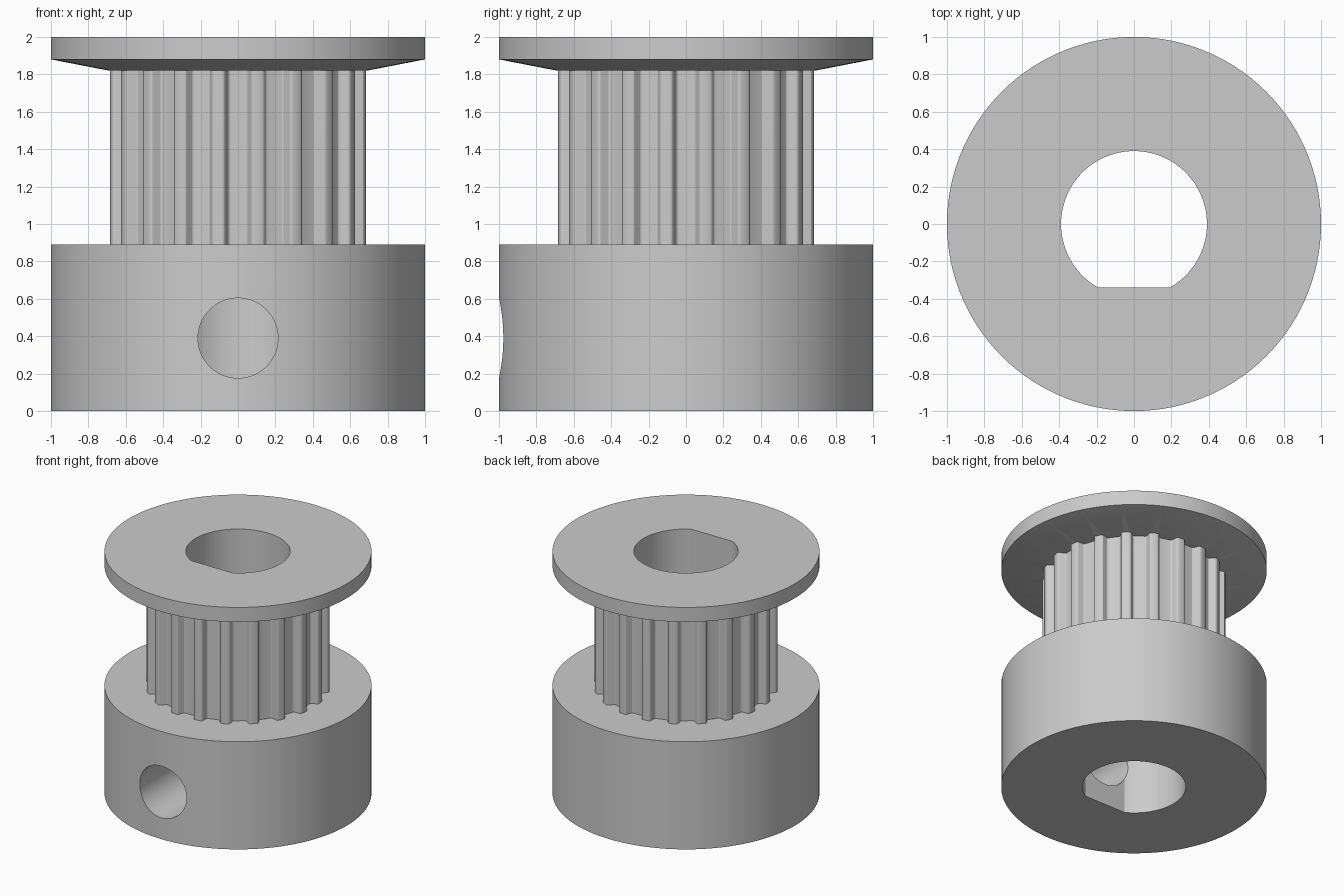
import bpy, bmesh, math
from mathutils import Matrix

if "Cube" in bpy.data.objects:
    bpy.data.objects.remove(bpy.data.objects["Cube"])

TEETH = 20
R_TOOTH = 0.69      # outer radius of the toothed barrel
SEG = 120

steel = bpy.data.materials.new("grey metal")
steel.diffuse_color = (0.6, 0.6, 0.6, 1)
steel.use_nodes = True
steel.node_tree.nodes["Principled BSDF"].inputs["Base Color"].default_value = steel.diffuse_color


def finish(name, bm):
    bmesh.ops.recalc_face_normals(bm, faces=bm.faces)
    me = bpy.data.meshes.new(name)
    bm.to_mesh(me)
    bm.free()
    me.materials.append(steel)
    ob = bpy.data.objects.new(name, me)
    bpy.context.collection.objects.link(ob)
    return ob


def circle(r, n=SEG):
    return [(r * math.cos(2 * math.pi * i / n), r * math.sin(2 * math.pi * i / n)) for i in range(n)]


def loft(name, sections):
    """Solid through a stack of (z, outline) sections with equal point counts."""
    bm = bmesh.new()
    rings = [[bm.verts.new((x, y, z)) for x, y in pts] for z, pts in sections]
    n = len(rings[0])
    for a, b in zip(rings, rings[1:]):
        for i in range(n):
            j = (i + 1) % n
            bm.faces.new((a[i], a[j], b[j], b[i]))
    bm.faces.new(rings[0][::-1])
    bm.faces.new(rings[-1])
    return finish(name, bm)


def combine(target, other, op):
    mod = target.modifiers.new(op, 'BOOLEAN')
    mod.operation, mod.solver, mod.object = op, 'EXACT', other
    bpy.context.view_layer.objects.active = target
    bpy.ops.object.modifier_apply(modifier=mod.name)
    bpy.data.objects.remove(other)


def tooth_outline():
    # half of one groove: (half width, depth), from shoulder to floor
    half = [(0.0845, 0), (0.0795, 0.001), (0.0717, 0.0055), (0.0692, 0.0093),
            (0.0534, 0.0472), (0.0510, 0.0510), (0.0430, 0.0558), (0.0381, 0.0564)]
    base = math.sqrt(R_TOOTH ** 2 - half[0][0] ** 2)
    groove = [(base - d, -w) for w, d in half] + [(base - d, w) for w, d in reversed(half)]
    pts = []
    for k in range(TEETH):
        a = 2 * math.pi * k / TEETH
        c, s = math.cos(a), math.sin(a)
        pts += [(x * c - y * s, x * s + y * c) for x, y in groove]
        m = a + math.pi / TEETH      # middle of the tooth land
        pts.append((R_TOOTH * math.cos(m), R_TOOTH * math.sin(m)))
    return pts


# hub, toothed barrel and belt flange, joined into one solid
pulley = loft("toothed_pulley", [(0, circle(1)), (0.89, circle(1))])
barrel = loft("toothed_barrel", [(0.6, tooth_outline()), (1.9, tooth_outline())])
flange = loft("flange", [(1.82, circle(R_TOOTH)), (1.88, circle(1)), (2, circle(1))])
combine(pulley, barrel, 'UNION')
combine(pulley, flange, 'UNION')

# D-shaped shaft bore with the flat toward the front
R_BORE, FLAT = 0.39, 0.34
start = math.asin(-FLAT / R_BORE)
sweep = math.pi - 2 * start
d_shape = [(R_BORE * math.cos(start + sweep * i / 80), R_BORE * math.sin(start + sweep * i / 80))
           for i in range(81)]
bore = loft("bore_cutter", [(-0.2, d_shape), (2.2, d_shape)])
combine(pulley, bore, 'DIFFERENCE')

# set screw hole from the front into the bore
screw = loft("screw_cutter", [(0, circle(0.214, 64)), (1.2, circle(0.214, 64))])
screw.data.transform(Matrix.Translation((0, 0, 0.39)) @ Matrix.Rotation(math.pi / 2, 4, 'X'))
combine(pulley, screw, 'DIFFERENCE')

# smooth round walls, keep crisp edges
bpy.ops.object.select_all(action='DESELECT')
pulley.select_set(True)
bpy.context.view_layer.objects.active = pulley
bpy.ops.object.shade_smooth_by_angle(angle=math.radians(20))
